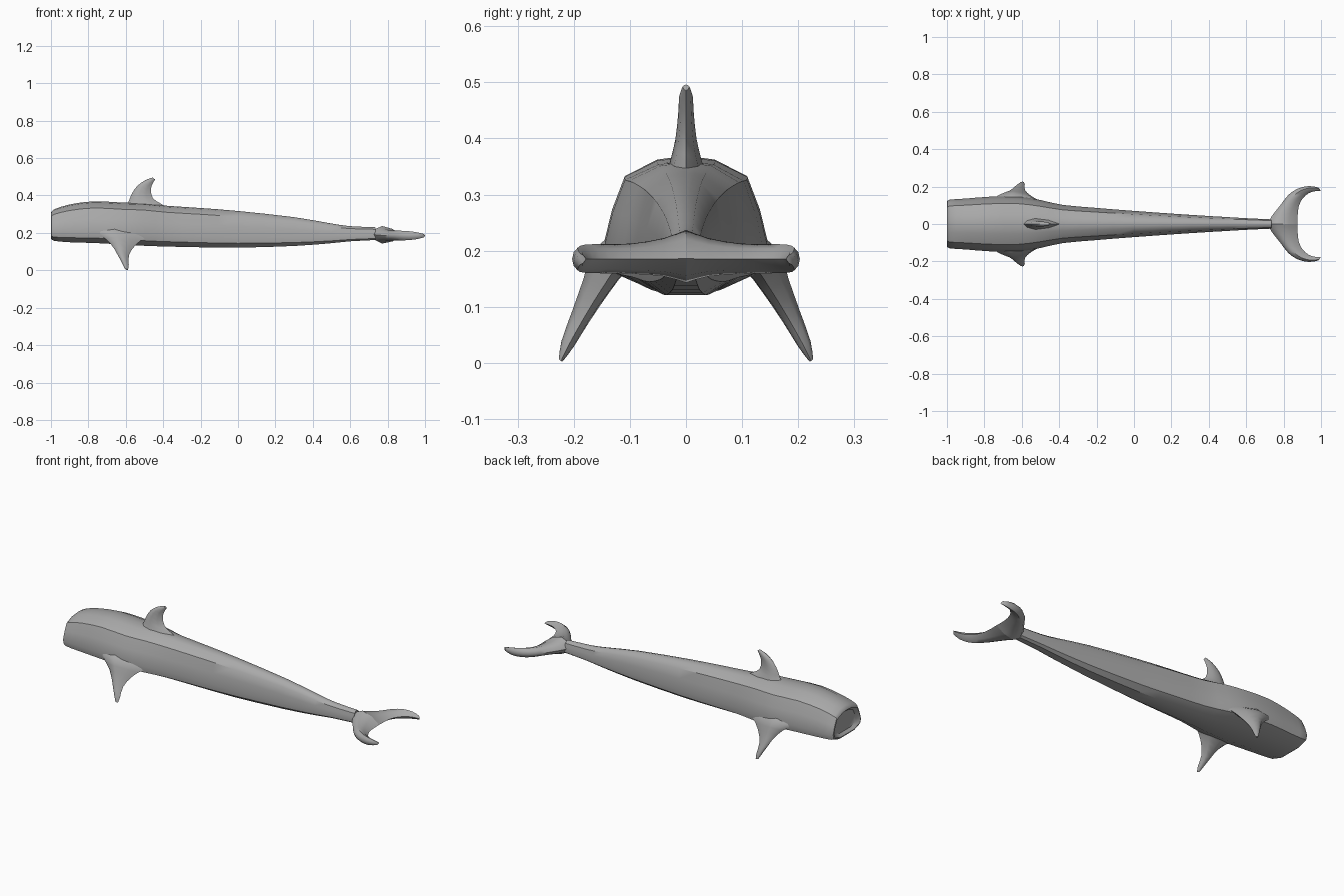
import bpy, bmesh, math
from mathutils import Vector

if "Cube" in bpy.data.objects:
    bpy.data.objects.remove(bpy.data.objects["Cube"])

grey = bpy.data.materials.new("whale grey")
grey.diffuse_color = (0.4, 0.4, 0.4, 1)
grey.use_nodes = True
grey.node_tree.nodes["Principled BSDF"].inputs["Base Color"].default_value = grey.diffuse_color


def loft(name, rings, angle=35):
    """Skin a list of closed rings and cap both ends."""
    bm = bmesh.new()
    vs = [[bm.verts.new(p) for p in r] for r in rings]
    n = len(vs[0])
    for a, b in zip(vs, vs[1:]):
        for i in range(n):
            j = (i + 1) % n
            bm.faces.new((a[i], a[j], b[j], b[i]))
    bm.faces.new(vs[0])
    bm.faces.new(vs[-1])
    bmesh.ops.recalc_face_normals(bm, faces=bm.faces)
    me = bpy.data.meshes.new(name)
    bm.to_mesh(me)
    bm.free()
    me.materials.append(grey)
    ob = bpy.data.objects.new(name, me)
    bpy.context.collection.objects.link(ob)
    bpy.ops.object.select_all(action='DESELECT')
    ob.select_set(True)
    bpy.context.view_layer.objects.active = ob
    bpy.ops.object.shade_smooth_by_angle(angle=math.radians(angle))
    return ob


def smooth(rows, steps=3):
    """Catmull-Rom interpolation between rows of numbers."""
    out = []
    for i in range(len(rows) - 1):
        a, b, c, d = (rows[max(0, min(len(rows) - 1, i + k))] for k in (-1, 0, 1, 2))
        for s in range(steps):
            t = s / steps
            out.append([0.5 * (2 * q + (r - p) * t + (2 * p - 5 * q + 4 * r - u) * t * t
                               + (3 * q - p - 3 * r + u) * t ** 3)
                        for p, q, r, u in zip(a, b, c, d)])
    return out + [list(rows[-1])]


def blade(name, rows, normal):
    """Fin from rows of leading point, trailing point and half thickness."""
    n = Vector(normal).normalized()
    lens = [(0, 0), (.1, .6), (.35, 1), (.7, .7), (1, 0), (.7, -.7), (.35, -1), (.1, -.6)]
    rings = []
    for r in smooth(rows, 2):
        a, b, h = Vector(r[:3]), Vector(r[3:6]), r[6]
        rings.append([a.lerp(b, u) + n * h * v for u, v in lens])
    return loft(name, rings, 50)


# body: x, bottom, top, half width
stations = [(-1.0, .172, .305, .118), (-.985, .158, .325, .13), (-.9, .15, .352, .136),
            (-.77, .146, .369, .146), (-.62, .138, .362, .147), (-.5, .131, .358, .128),
            (-.38, .127, .345, .102), (-.2, .123, .333, .086), (0, .121, .317, .070),
            (.3, .13, .284, .049), (.5, .145, .25, .037), (.6, .155, .236, .031),
            (.735, .162, .23, .025)]
half = [(0, 1), (.35, .97), (.74, .84), (.89, .58), (1, .28), (.94, .12), (.5, .0), (0, 0)]
outline = half + [(-y, z) for y, z in half[-2:0:-1]]
body = [[(x, y * w, lo + z * (hi - lo)) for y, z in outline]
        for x, lo, hi, w in smooth(stations, 2)]
# shallow dish in the blunt snout
dish = [(-.985, y * .8, .238 + (z - .238) * .8) for _, y, z in body[0]]
loft("body", [dish] + body)

# dorsal fin
blade("dorsal_fin", [
    (-.62, 0, .335, -.36, 0, .325, .036),
    (-.588, 0, .362, -.415, 0, .358, .028),
    (-.57, 0, .405, -.455, 0, .385, .019),
    (-.54, 0, .45, -.466, 0, .43, .014),
    (-.495, 0, .482, -.457, 0, .462, .012),
    (-.455, 0, .496, -.443, 0, .485, .006)], (0, 1, 0))

# paired flippers and tail flukes
for side, s in (("left", -1), ("right", 1)):
    flipper = [
        (-.82, .10, .22, -.38, .07, .20, .04),
        (-.74, .142, .19, -.49, .118, .175, .036),
        (-.68, .165, .14, -.55, .15, .132, .026),
        (-.645, .19, .085, -.583, .182, .08, .018),
        (-.618, .212, .035, -.584, .21, .03, .012),
        (-.603, .223, .006, -.588, .223, .003, .004)]
    fluke = [
        (.715, 0, .192, .875, 0, .186, .047),
        (.735, .04, .19, .875, .04, .185, .034),
        (.782, .10, .186, .88, .09, .185, .027),
        (.825, .155, .186, .90, .135, .185, .026),
        (.875, .189, .186, .935, .165, .185, .025),
        (.935, .203, .185, .968, .175, .185, .02),
        (.985, .195, .185, 1.0, .178, .185, .01)]
    for part, rows, n in (("flipper", flipper, (0, .88 * s, .45)), ("fluke", fluke, (0, 0, 1))):
        blade(side + "_" + part,
              [(a, b * s, c, d, e * s, f, h) for a, b, c, d, e, f, h in rows], n)
